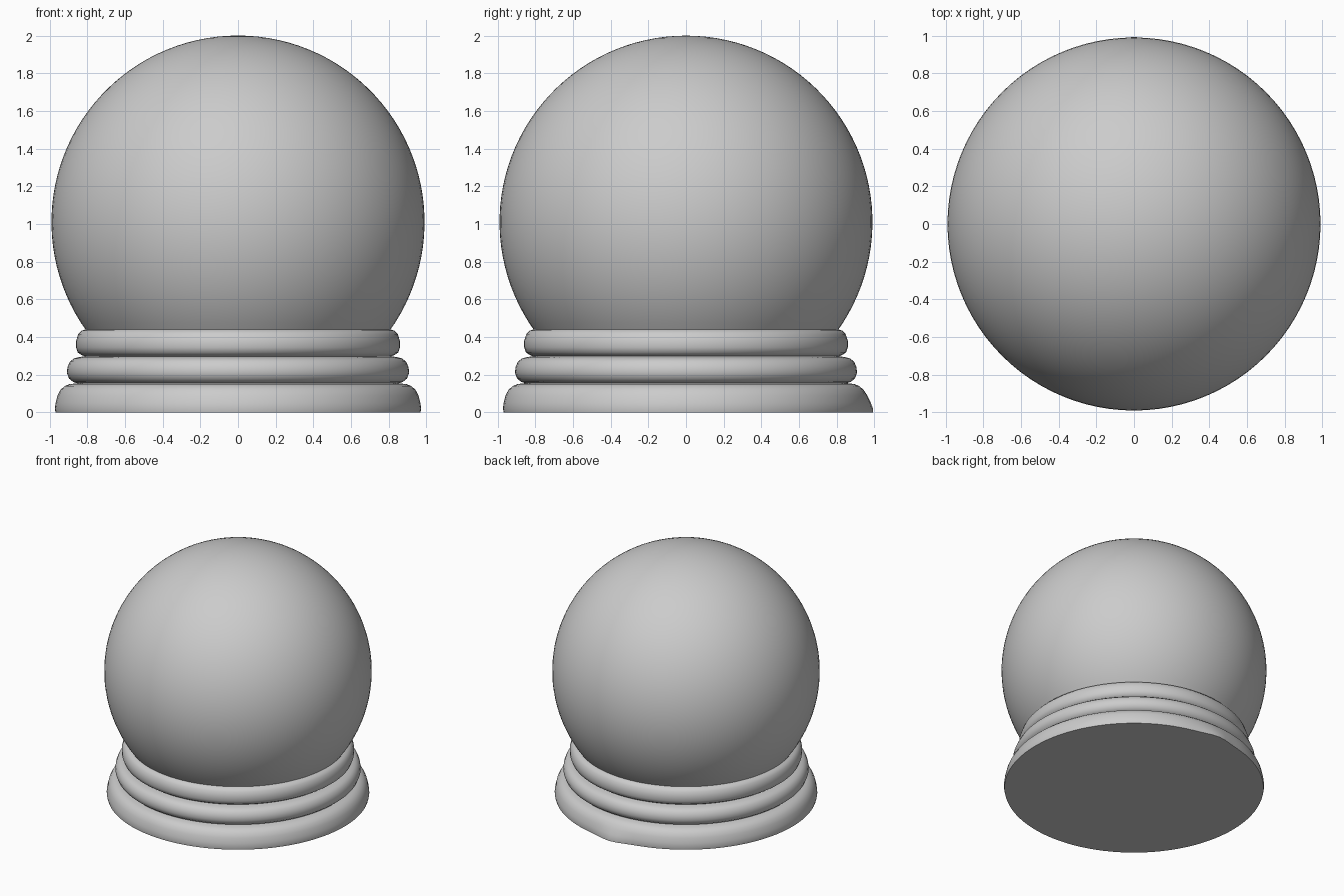
import bpy, bmesh, math

if "Cube" in bpy.data.objects:
    bpy.data.objects.remove(bpy.data.objects["Cube"])

SEGS = 96


def lathe(name, profile, deform=None, sharp=50):
    """Revolve (radius, z) points about z; radius 0 makes a pole."""
    bm = bmesh.new()
    rows = []
    for r, z in profile:
        if r < 1e-6:
            rows.append([bm.verts.new((0, 0, z))] * SEGS)
            continue
        row = []
        for i in range(SEGS):
            a = 2 * math.pi * i / SEGS
            rr = r + (deform(a, r, z) if deform else 0)
            row.append(bm.verts.new((rr * math.cos(a), rr * math.sin(a), z)))
        rows.append(row)
    for lo, hi in zip(rows, rows[1:]):
        for i in range(SEGS):
            j = (i + 1) % SEGS
            quad = list(dict.fromkeys((lo[i], lo[j], hi[j], hi[i])))
            bm.faces.new(quad)
    bmesh.ops.recalc_face_normals(bm, faces=bm.faces)
    mesh = bpy.data.meshes.new(name)
    bm.to_mesh(mesh)
    bm.free()
    obj = bpy.data.objects.new(name, mesh)
    bpy.context.collection.objects.link(obj)
    bpy.ops.object.select_all(action='DESELECT')
    obj.select_set(True)
    bpy.context.view_layer.objects.active = obj
    bpy.ops.object.shade_smooth_by_angle(angle=math.radians(sharp))
    return obj


# Globe: sphere cut off where it sits in the base
R, CZ = 0.99, 1.01
start = math.asin((0.43 - CZ) / R)
steps = 40
globe_profile = []
for k in range(steps + 1):
    t = start + (math.pi / 2 - start) * k / steps
    globe_profile.append((R * math.cos(t), CZ + R * math.sin(t)))
lathe("globe", globe_profile)

# Base: three stacked rounded rings with grooves between, flat underside
base_profile = [
    (0, 0), (0.968, 0), (0.972, 0.02), (0.968, 0.05), (0.958, 0.09),
    (0.942, 0.12), (0.92, 0.14), (0.895, 0.15), (0.855, 0.155),
    (0.875, 0.162), (0.897, 0.18), (0.908, 0.21), (0.905, 0.24),
    (0.892, 0.27), (0.87, 0.287), (0.845, 0.293), (0.815, 0.298),
    (0.83, 0.305), (0.85, 0.318), (0.859, 0.345), (0.859, 0.38),
    (0.848, 0.415), (0.83, 0.434), (0.805, 0.442), (0.795, 0.428),
]


def back_lip(a, r, z):
    """Small bulge at the foot of the base, at the back."""
    if r < 0.9 or z > 0.11:
        return 0
    return 0.025 * math.exp(-((a - math.pi / 2) / 0.12) ** 2) * (1 - z / 0.11)


lathe("base_rings", base_profile, back_lip)
